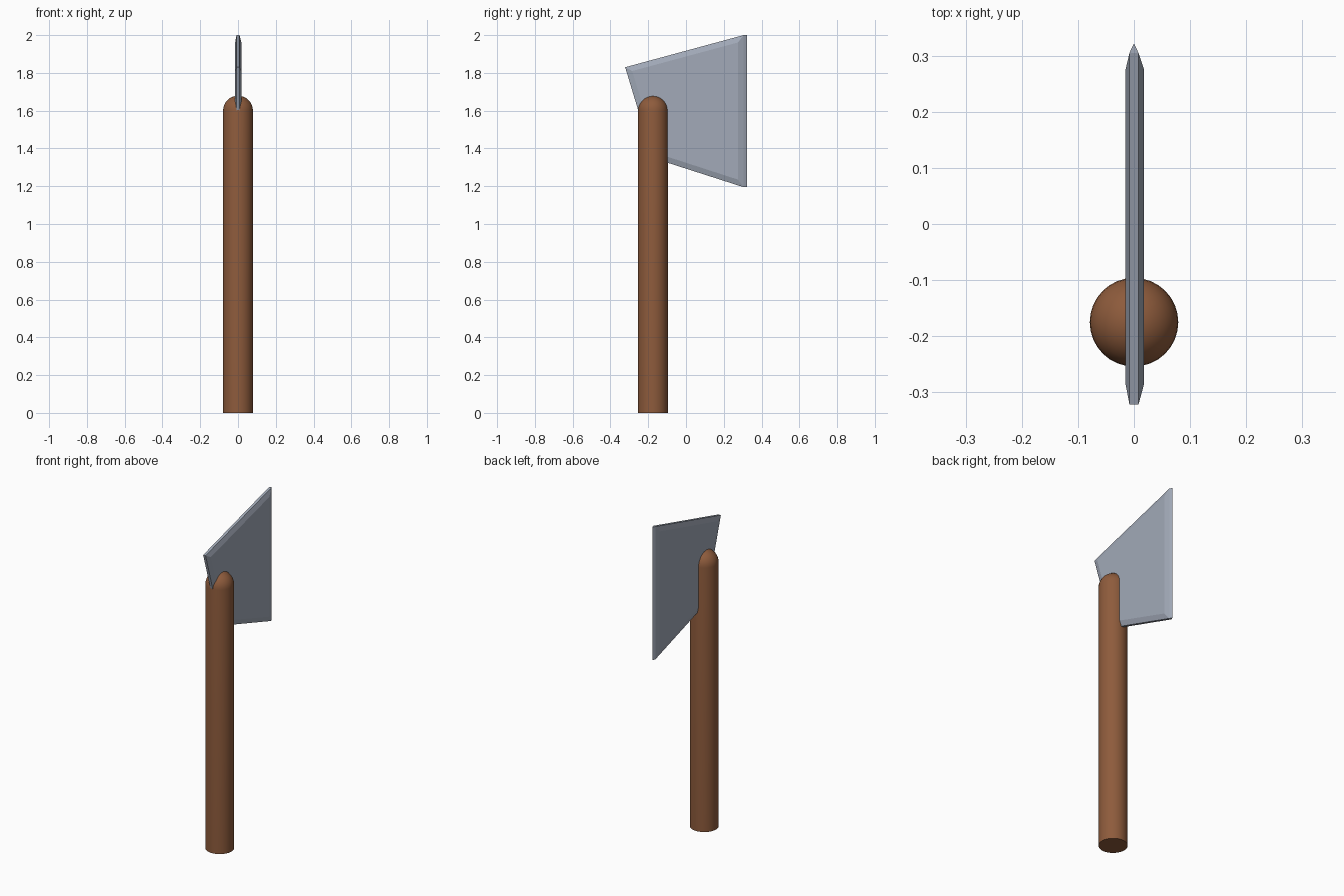
import bpy, bmesh
from math import cos, sin, pi

if "Cube" in bpy.data.objects:
    bpy.data.objects.remove(bpy.data.objects["Cube"])


def finish(name, bm, color):
    bmesh.ops.recalc_face_normals(bm, faces=bm.faces)
    mesh = bpy.data.meshes.new(name)
    bm.to_mesh(mesh)
    bm.free()
    mat = bpy.data.materials.new(name + "_material")
    mat.diffuse_color = (*color, 1)
    mat.use_nodes = True
    mat.node_tree.nodes["Principled BSDF"].inputs["Base Color"].default_value = mat.diffuse_color
    mesh.materials.append(mat)
    obj = bpy.data.objects.new(name, mesh)
    bpy.context.collection.objects.link(obj)
    return obj


def bridge(bm, a, b):
    for i in range(len(a)):
        j = (i + 1) % len(a)
        bm.faces.new((a[i], a[j], b[j], b[i]))


# Handle: straight shaft with a domed top and flat bottom
R, SEGS, RINGS, HY, SHAFT = 0.079, 32, 8, -0.175, 1.60
profile = [(R, 0)] + [(R * cos(k * pi / 2 / RINGS), SHAFT + R * sin(k * pi / 2 / RINGS))
                      for k in range(RINGS)]
bm = bmesh.new()
loops = [[bm.verts.new((r * cos(2 * pi * i / SEGS), HY + r * sin(2 * pi * i / SEGS), z))
          for i in range(SEGS)] for r, z in profile]
for lower, upper in zip(loops, loops[1:]):
    bridge(bm, lower, upper)
bm.faces.new(loops[0])
tip = bm.verts.new((0, HY, SHAFT + R))
for i in range(SEGS):
    bm.faces.new((loops[-1][i], loops[-1][(i + 1) % SEGS], tip))
handle = finish("handle", bm, (0.27, 0.105, 0.045))
bpy.context.view_layer.objects.active = handle
handle.select_set(True)
bpy.ops.object.shade_smooth_by_angle(angle=0.6)

# Blade: flat plate with chamfered faces and a sharpened far edge
rim = [(-0.322, 1.83), (0.305, 2.0), (0.305, 1.195), (-0.177, 1.35)]
face = [(-0.285, 1.81), (0.275, 1.961), (0.275, 1.235), (-0.153, 1.374)]
bm = bmesh.new()
sections = [(-0.015, face), (-0.008, rim), (0.008, rim), (0.018, face)]
loops = [[bm.verts.new((x, y, z)) for y, z in pts] for x, pts in sections]
for a, b in zip(loops, loops[1:]):
    bridge(bm, a, b)
bm.faces.new(loops[0])
bm.faces.new(loops[-1])

# Sharpened cutting edge replaces the far rim face
left, right = loops[1], loops[2]
old = next(f for f in bm.faces if set(f.verts) == {left[1], left[2], right[1], right[2]})
bm.faces.remove(old)
top, bottom = bm.verts.new((0, 0.322, 2.0)), bm.verts.new((0, 0.322, 1.195))
for side in (left, right):
    bm.faces.new((side[1], side[2], bottom, top))
bm.faces.new((left[1], right[1], top))
bm.faces.new((left[2], right[2], bottom))
finish("blade", bm, (0.36, 0.40, 0.48))
